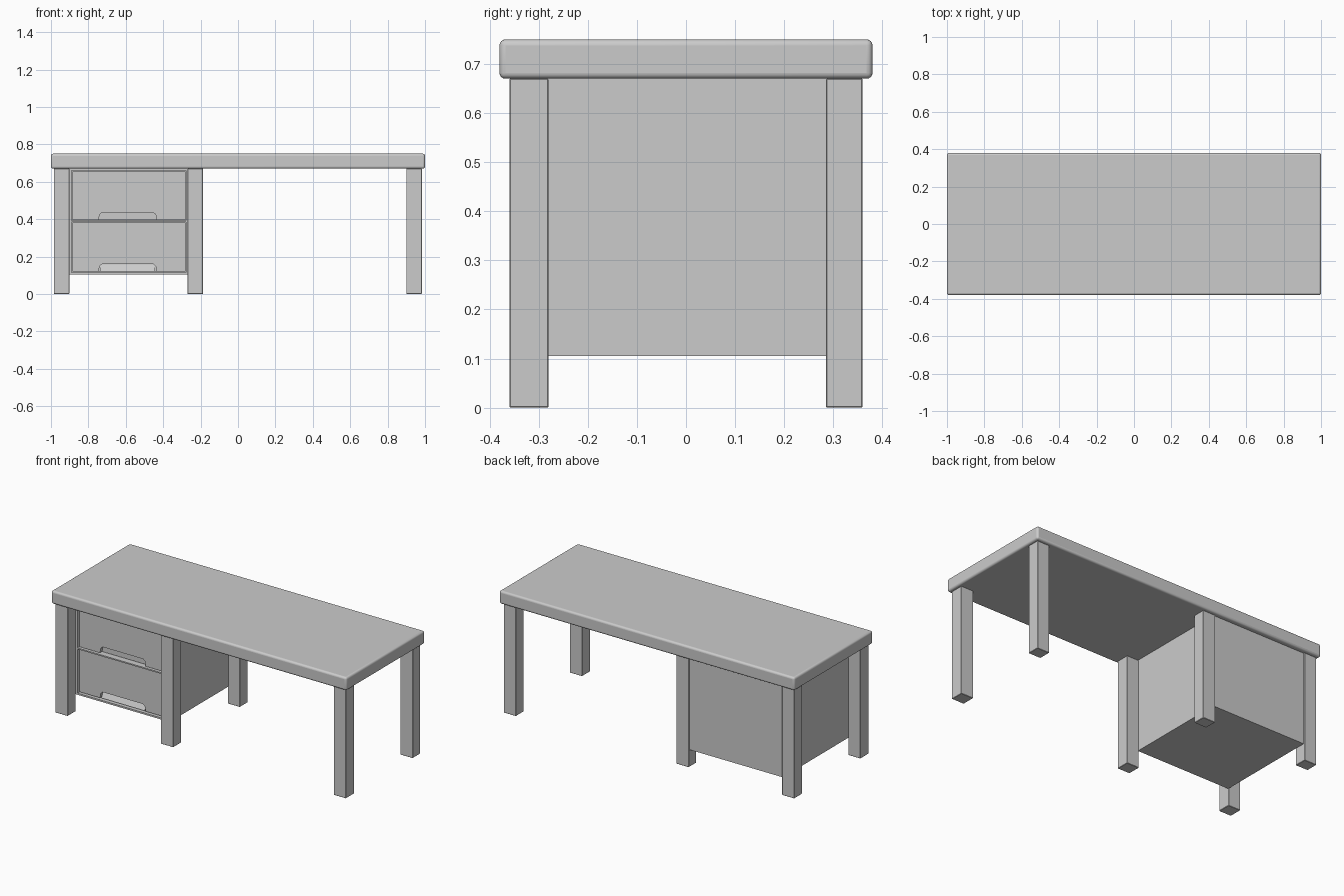
import bpy
import bmesh
import math

cube = bpy.data.objects.get("Cube")
if cube:
    bpy.data.objects.remove(cube, do_unlink=True)

GREY = (0.6, 0.6, 0.6, 1)
grey = bpy.data.materials.new("plain grey")
grey.use_nodes = True
grey.diffuse_color = GREY
grey.node_tree.nodes["Principled BSDF"].inputs["Base Color"].default_value = GREY


def prism(name, outline, axis, start, end, bevel=0.0, segments=1):
    """Extrude a 2D outline along axis x or y (the second outline value is z)."""
    bm = bmesh.new()
    if axis == "y":
        points = [(a, start, z) for a, z in outline]
        shift = (0, end - start, 0)
    else:
        points = [(start, a, z) for a, z in outline]
        shift = (end - start, 0, 0)
    face = bm.faces.new([bm.verts.new(p) for p in points])
    extruded = bmesh.ops.extrude_face_region(bm, geom=[face])["geom"]
    verts = [g for g in extruded if isinstance(g, bmesh.types.BMVert)]
    bmesh.ops.translate(bm, verts=verts, vec=shift)
    bmesh.ops.recalc_face_normals(bm, faces=bm.faces)
    mesh = bpy.data.meshes.new(name)
    bm.to_mesh(mesh)
    bm.free()
    mesh.materials.append(grey)
    obj = bpy.data.objects.new(name, mesh)
    bpy.context.collection.objects.link(obj)
    if bevel:
        mod = obj.modifiers.new("rounded edges", "BEVEL")
        mod.width = bevel
        mod.segments = segments
    return obj


def box(name, x, y, z, bevel=0.0, segments=1):
    outline = [(x[0], z[0]), (x[1], z[0]), (x[1], z[1]), (x[0], z[1])]
    return prism(name, outline, "y", y[0], y[1], bevel, segments)


# Desktop with softly rounded edges
TOP_Z = 0.67
desktop = box("desktop", (-1, 1), (-0.38, 0.38), (TOP_Z, 0.75), 0.012, 4)
bpy.ops.object.select_all(action="DESELECT")
desktop.select_set(True)
bpy.context.view_layer.objects.active = desktop
bpy.ops.object.shade_smooth_by_angle(angle=math.radians(35))

# Three pairs of square legs
for place, x in (("right", -0.985), ("middle", -0.27), ("left", 0.9)):
    for side, y in (("front", (-0.36, -0.28)), ("back", (0.285, 0.36))):
        box(f"{side}_{place}_leg", (x, x + 0.083), y, (0, TOP_Z), 0.002)

# Cabinet carcass between the legs
X0, X1 = -0.902, -0.265
FRONT, BACK, BASE, WALL = -0.283, 0.352, 0.105, 0.013
depth = (FRONT, BACK)
inner = (X0 + WALL, X1 - WALL)
box("cabinet_right_side", (X0, inner[0]), depth, (BASE, TOP_Z))
box("cabinet_left_side", (inner[1], X1), depth, (BASE, TOP_Z))
box("cabinet_base", inner, depth, (BASE, BASE + 0.01))
box("cabinet_top", inner, depth, (TOP_Z - 0.01, TOP_Z))
box("cabinet_back", inner, (BACK - WALL, BACK), (BASE + 0.01, TOP_Z - 0.01))
box("drawer_divider", inner, depth, (0.384, 0.392))

# Drawer fronts with a hand notch cut in the lower edge
N0, N1 = -0.745, -0.435
face_y = FRONT + 0.012
for place, low, high in (("lower", 0.12, 0.381), ("upper", 0.396, 0.656)):
    left, right = inner[0] + 0.004, inner[1] - 0.004
    rise = low + 0.04
    outline = [(left, low), (N0, low), (N0 + 0.005, rise - 0.012),
               (N0 + 0.018, rise), (N1 - 0.018, rise),
               (N1 - 0.005, rise - 0.012), (N1, low),
               (right, low), (right, high), (left, high)]
    prism(f"{place}_drawer_front", outline, "y", face_y, face_y + 0.02)
    box(f"{place}_drawer_body", (left + 0.003, right - 0.003),
        (face_y + 0.02, BACK - 0.03), (low, high - 0.005))

# Sloped finger rest inside the lower notch
slope = [(face_y + 0.001, 0.121), (face_y + 0.021, 0.121), (face_y + 0.021, 0.158)]
prism("lower_finger_rest", slope, "x", N0 + 0.008, N1 - 0.008)
